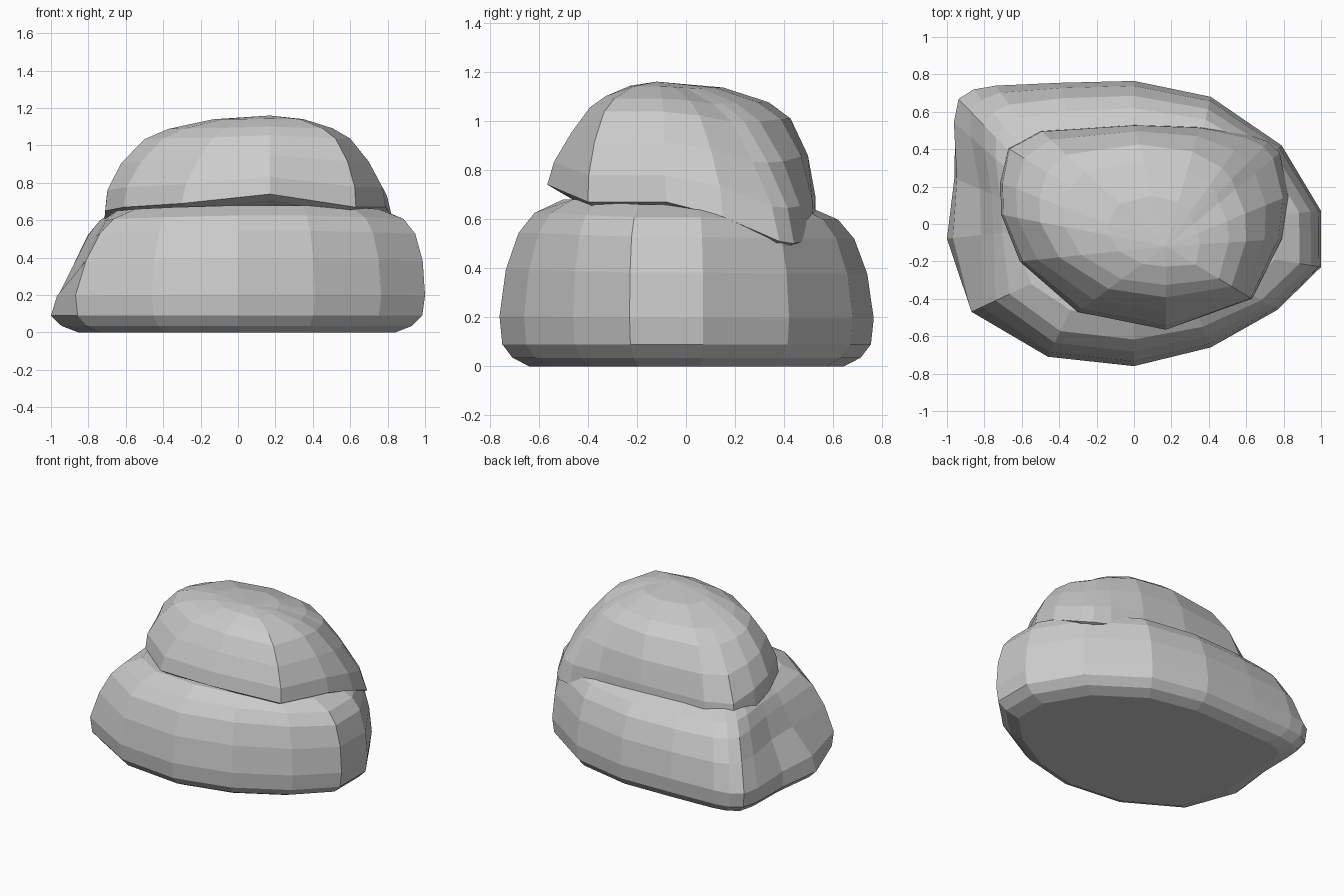
import bpy
from mathutils import Vector


def loft(name, rings, bottom_point, top_point):
    """Bridge closed rings of points and close both ends with fans."""
    n = len(rings[0])
    verts = [p for ring in rings for p in ring] + [bottom_point, top_point]
    low, high = len(verts) - 2, len(verts) - 1
    last = (len(rings) - 1) * n
    faces = []
    for i in range(n):
        j = (i + 1) % n
        faces.append((low, j, i))
        faces.append((high, last + i, last + j))
        for r in range(0, last, n):
            faces.append((r + i, r + j, r + n + j, r + n + i))
    mesh = bpy.data.meshes.new(name)
    mesh.from_pydata(verts, [], faces)
    obj = bpy.data.objects.new(name, mesh)
    bpy.context.collection.objects.link(obj)
    return obj


# Lower boulder: base x, y, shoulder x, y, z and how early each side leans in
lower = [
    (0.00, -0.76, 0.00, -0.50, 0.68, 1.0),
    (0.41, -0.66, 0.33, -0.46, 0.68, 1.0),
    (0.765, -0.46, 0.60, -0.36, 0.67, 1.1),
    (1.00, -0.23, 0.75, -0.19, 0.66, 1.3),
    (1.00, 0.07, 0.76, 0.05, 0.66, 1.2),
    (0.79, 0.42, 0.64, 0.32, 0.65, 1.0),
    (0.41, 0.68, 0.36, 0.46, 0.65, 1.0),
    (0.00, 0.765, 0.00, 0.50, 0.65, 1.0),
    (-0.40, 0.755, -0.32, 0.48, 0.65, 1.0),
    (-0.74, 0.74, -0.53, 0.44, 0.65, 0.9),
    (-0.86, 0.72, -0.60, 0.41, 0.65, 0.75),
    (-0.94, 0.67, -0.64, 0.36, 0.65, 0.65),
    (-0.97, 0.55, -0.66, 0.28, 0.65, 0.5),
    (-0.975, 0.25, -0.66, 0.12, 0.65, 0.32),
    (-1.015, -0.08, -0.65, -0.04, 0.65, 0.27),
    (-0.87, -0.47, -0.55, -0.32, 0.66, 0.75),
    (-0.46, -0.71, -0.34, -0.46, 0.67, 1.0),
]
rings = [[(x * s, y * s, z) for x, y, *_ in lower]
         for z, s in ((0.0, 0.84), (0.035, 0.93), (0.09, 0.985))]
for h, lean in ((0.3, 0.0005), (0.58, 0.1), (0.8, 0.3), (0.92, 0.55), (1, 1)):
    ring = []
    for x, y, tx, ty, tz, p in lower:
        k = lean ** p
        ring.append((x + (tx - x) * k, y + (ty - y) * k, tz * h))
    rings.append(ring)
loft("lower_boulder", rings, (0, 0, 0), (0, 0, 0.67))

# Upper boulder: rim x, y, z and how early each side leans in
upper = [
    (0.17, -0.565, 0.74, 0.72),
    (0.63, -0.40, 0.67, 1.1),
    (0.79, -0.08, 0.67, 0.9),
    (0.825, 0.15, 0.61, 0.8),
    (0.78, 0.38, 0.51, 0.72),
    (0.72, 0.44, 0.50, 0.78),
    (0.60, 0.48, 0.51, 0.92),
    (0.35, 0.52, 0.55, 1.2),
    (0.00, 0.53, 0.56, 1.4),
    (-0.50, 0.50, 0.55, 1.2),
    (-0.68, 0.41, 0.54, 1.05),
    (-0.715, 0.22, 0.60, 1.1),
    (-0.71, 0.05, 0.65, 1.1),
    (-0.61, -0.20, 0.67, 1.0),
    (-0.30, -0.47, 0.69, 0.8),
]
centre = Vector((0.17, -0.12, 1.16))
rings = [[(x + (centre.x - x) * 0.12, y + (centre.y - y) * 0.12, z - 0.03)
          for x, y, z, p in upper]]
for h, lean in ((0, 0), (0.22, 0.02), (0.5, 0.12), (0.75, 0.27),
                (0.86, 0.42), (0.96, 0.68)):
    ring = []
    for x, y, z, p in upper:
        k = lean ** p
        ring.append((x + (centre.x - x) * k, y + (centre.y - y) * k,
                     z + (centre.z - z) * h))
    rings.append(ring)
loft("upper_boulder", rings, (0.05, 0, 0.57), centre)
